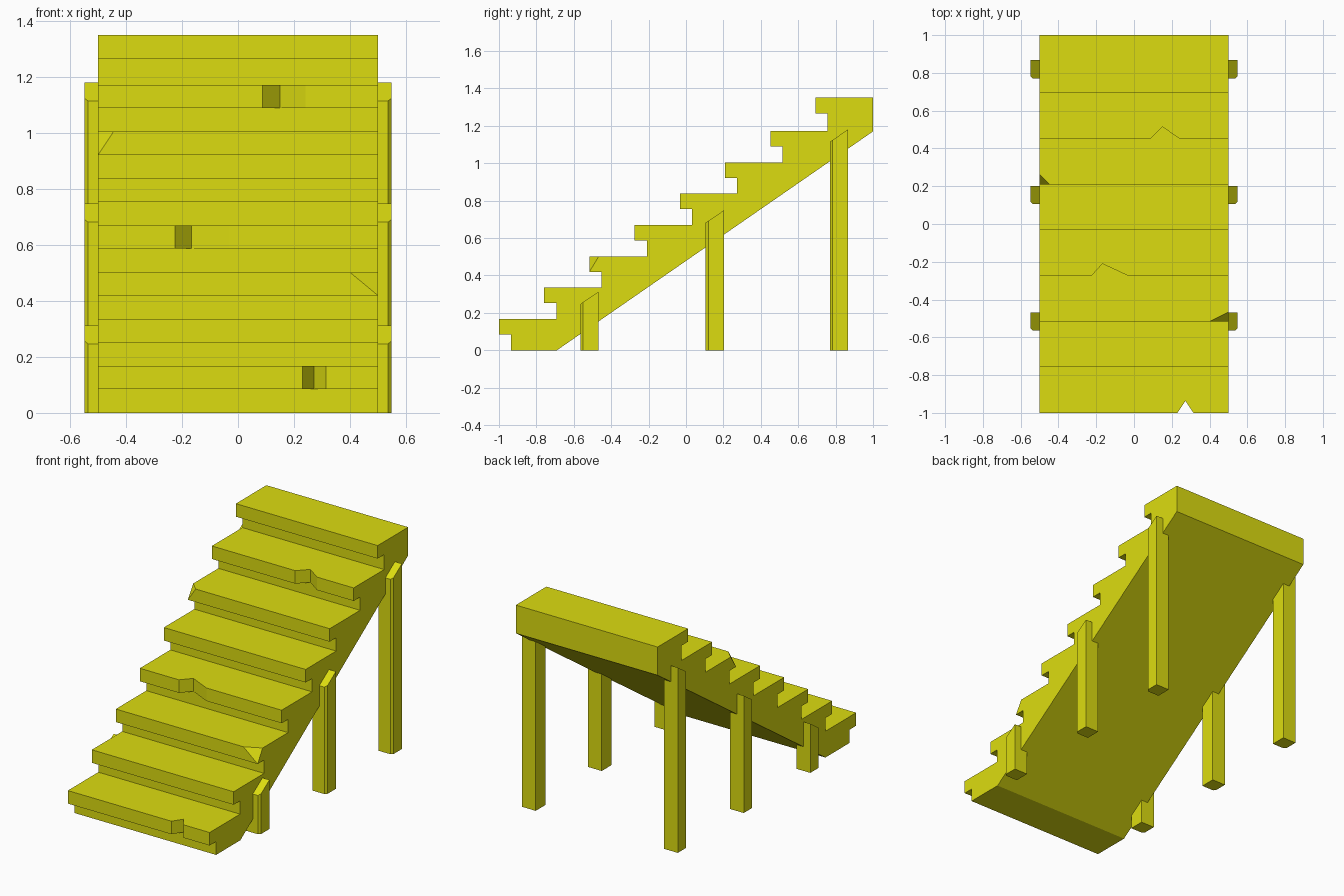
import bpy, bmesh
from mathutils import Vector

if "Cube" in bpy.data.objects:
    bpy.data.objects.remove(bpy.data.objects["Cube"])

paint = bpy.data.materials.new("yellow_paint")
paint.diffuse_color = (0.72, 0.72, 0.005, 1)
paint.use_nodes = True
paint.node_tree.nodes["Principled BSDF"].inputs["Base Color"].default_value = paint.diffuse_color


def prism(bm, points, offset):
    """Extrude a planar polygon by an offset vector."""
    face = bm.faces.new([bm.verts.new(p) for p in points])
    geom = bmesh.ops.extrude_face_region(bm, geom=[face], use_keep_orig=True)["geom"]
    verts = [v for v in geom if isinstance(v, bmesh.types.BMVert)]
    bmesh.ops.translate(bm, verts=verts, vec=offset)


def finish(bm, name):
    bmesh.ops.recalc_face_normals(bm, faces=bm.faces)
    mesh = bpy.data.meshes.new(name)
    bm.to_mesh(mesh)
    bm.free()
    mesh.materials.append(paint)
    obj = bpy.data.objects.new(name, mesh)
    bpy.context.collection.objects.link(obj)
    return obj


# Step layout
HALF, NOSE, THICK = 0.5, 0.065, 0.083
tops = [0.1675 * (i + 1) for i in range(7)] + [1.35]
fronts = [-1 + 0.2418 * i for i in range(8)]

# Staircase side profile with overhanging treads, extruded across the width
profile = [(fronts[0] + NOSE, 0)]
for y, z in zip(fronts, tops):
    if z > tops[0]:
        profile.append((y + NOSE, tops[tops.index(z) - 1]))
    profile += [(y + NOSE, z - THICK), (y, z - THICK), (y, z)]
profile += [(1, 1.35), (1, 1.17), (-0.69, 0)]
bm = bmesh.new()
prism(bm, [(-HALF, y, z) for y, z in profile], (2 * HALF, 0, 0))
stairs = finish(bm, "staircase")

# Cutters for the V-shaped chips: step, left, deepest point, right
bm = bmesh.new()
for i, x0, xm, x1 in ((0, 0.23, 0.272, 0.315), (3, -0.225, -0.167, -0.03),
                      (6, 0.088, 0.15, 0.242)):
    y, z = fronts[i], tops[i] - THICK - 0.02
    outline = [(x0, y), (xm, y + NOSE - 0.001), (x1, y), (x1, y - 0.05), (x0, y - 0.05)]
    prism(bm, [(px, py, z) for px, py in outline], (0, 0, THICK + 0.04))

# Cutters for the broken tread corners: step, side, width, depth
for i, side, w, d in ((2, 1, 0.1, 0.05), (5, -1, 0.055, 0.055)):
    corner = Vector((side * HALF, fronts[i], tops[i]))
    tri = [corner + Vector(o) for o in ((-side * w, 0, 0), (0, d, 0), (0, 0, -THICK))]
    mid = sum(tri, Vector()) / 3
    base = [bm.verts.new(mid + (p - mid) * 1.5) for p in tri]
    tip = bm.verts.new(corner + (corner - mid) * 2)
    bm.faces.new(base)
    for k in range(3):
        bm.faces.new((base[k], base[(k + 1) % 3], tip))
cutter = finish(bm, "chip_cutter")
cutter.hide_render = True

mod = stairs.modifiers.new("chips", "BOOLEAN")
mod.operation, mod.solver, mod.object = "DIFFERENCE", "EXACT", cutter
bpy.context.view_layer.objects.active = stairs
bpy.ops.object.modifier_apply(modifier=mod.name)
bpy.data.objects.remove(cutter)

# Support posts with a chamfered outer front corner and sloping top
for label, y0, top in (("front", -0.565, 0.247), ("middle", 0.105, 0.682),
                       ("back", 0.77, 1.115)):
    for side_name, side in (("left", -1), ("right", 1)):
        y1 = y0 + 0.097
        outline = [(0.453, y0), (0.536, y0), (0.549, y0 + 0.014), (0.549, y1), (0.453, y1)]
        bm = bmesh.new()
        prism(bm, [(side * x, y, 0) for x, y in outline], (0, 0, 1))
        for v in bm.verts:
            if v.co.z > 0.5:
                v.co.z = top + (v.co.y - y0) * 0.68
        finish(bm, f"{label}_{side_name}_post")
